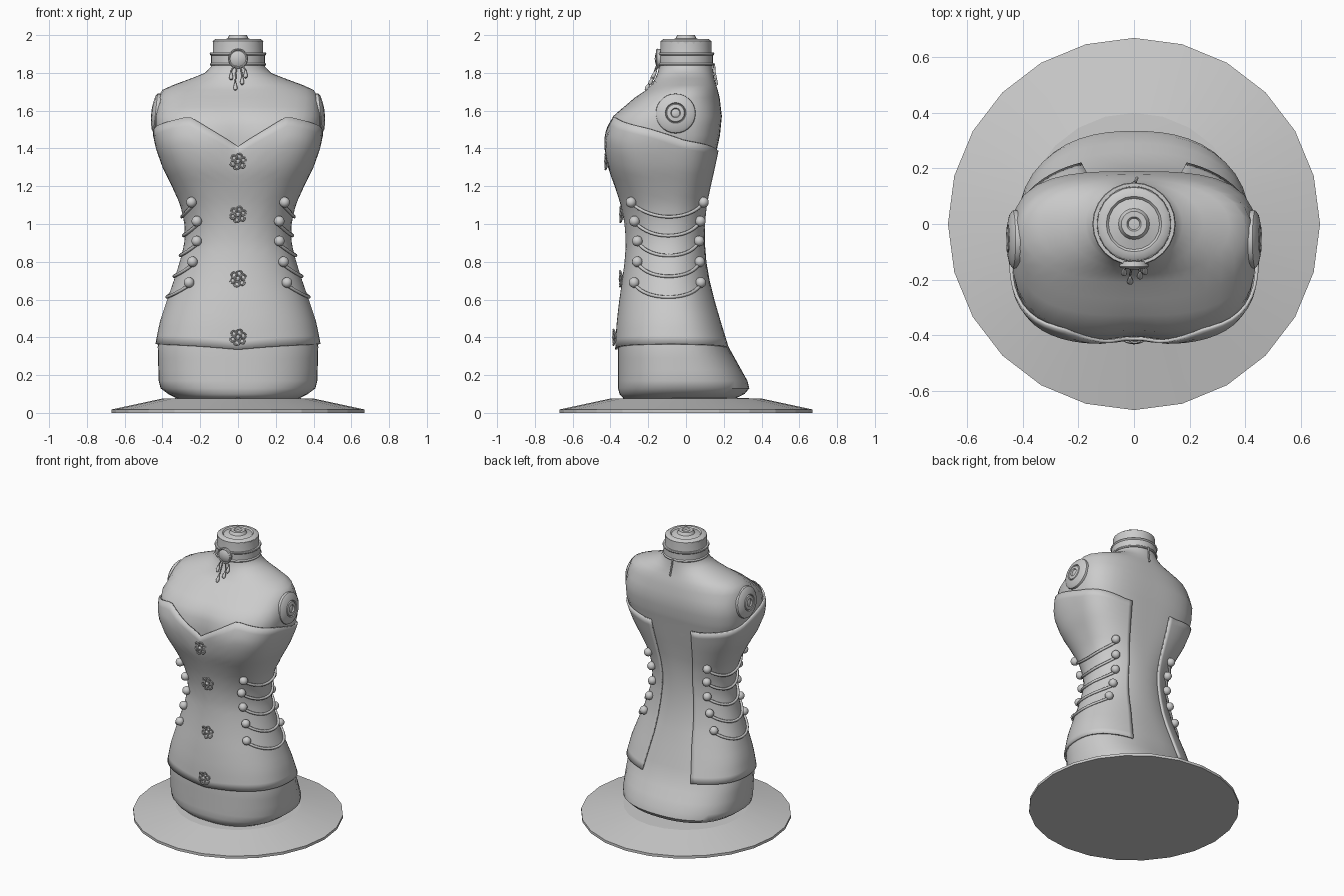
import bpy, bmesh
from math import sin, cos, pi, radians, exp, atan2
from mathutils import Matrix, Vector

if "Cube" in bpy.data.objects:
    bpy.data.objects.remove(bpy.data.objects["Cube"])

# body sections: z, half width, front y, back y, squareness, centre y
BODY = [
    (.075, .32, -.33, .26, 2.4, -.03), (.10, .37, -.352, .31, 2.4, -.03),
    (.13, .41, -.36, .335, 2.4, -.03), (.17, .42, -.36, .325, 2.4, -.03),
    (.35, .425, -.36, .225, 2.4, -.05), (.48, .40, -.352, .185, 2.3, -.06),
    (.6, .36, -.338, .15, 2.2, -.07), (.7, .325, -.323, .125, 2.1, -.08),
    (.8, .293, -.31, .108, 2.1, -.08), (.9, .268, -.303, .10, 2.1, -.08),
    (1.0, .268, -.31, .10, 2.2, -.08), (1.1, .29, -.33, .108, 2.4, -.08),
    (1.2, .335, -.362, .125, 2.7, -.08), (1.3, .385, -.402, .145, 3, -.08),
    (1.4, .42, -.422, .165, 3.2, -.08), (1.47, .435, -.422, .18, 3.2, -.07),
    (1.57, .44, -.39, .19, 3.1, -.06), (1.67, .425, -.27, .178, 2.5, -.04),
    (1.71, .40, -.21, .168, 2.3, -.02), (1.735, .345, -.185, .16, 2.2, -.01),
    (1.77, .25, -.163, .15, 2, 0), (1.80, .175, -.15, .145, 2, 0),
    (1.83, .145, -.142, .14, 2, 0), (1.86, .135, -.137, .137, 2, 0),
    (1.97, .132, -.134, .134, 2, 0)]


def lerp_table(tab, t):
    t = min(max(t, tab[0][0]), tab[-1][0])
    for p, q in zip(tab, tab[1:]):
        if t <= q[0]:
            f = (t - p[0]) / (q[0] - p[0])
            return [a + (b - a) * f for a, b in zip(p[1:], q[1:])]


def surf(a, z, off=0.0):
    """Point on the body; angle a runs from the front (0) round by +x."""
    hw, yf, yb, n, yc = lerp_table(BODY, z)
    d = yc - yf if cos(a) > 0 else yb - yc
    r = (abs(sin(a) / hw) ** n + abs(cos(a) / d) ** n) ** (-1 / n)
    w = max(0, 1 - abs(z - 1.44) / .2)
    da = min(a % (2 * pi), 2 * pi - a % (2 * pi))
    r = r * (1 - .06 * w * exp(-(da / .25) ** 2)) + off
    return Vector((r * sin(a), yc - r * cos(a), z))


def finish(name, bm, angle=35):
    me = bpy.data.meshes.new(name)
    bm.to_mesh(me)
    bm.free()
    ob = bpy.data.objects.new(name, me)
    bpy.context.collection.objects.link(ob)
    bpy.ops.object.select_all(action='DESELECT')
    ob.select_set(True)
    bpy.context.view_layer.objects.active = ob
    bpy.ops.object.shade_smooth_by_angle(angle=radians(angle))
    return ob


def lathe(name, prof, seg=24, mat=Matrix(), angle=35):
    bm = bmesh.new()
    rings = []
    for r, z in prof:
        if r == 0:
            rings.append([bm.verts.new((0, 0, z))] * seg)
        else:
            rings.append([bm.verts.new((r * cos(2 * pi * i / seg), r * sin(2 * pi * i / seg), z))
                          for i in range(seg)])
    for lo, hi in zip(rings, rings[1:]):
        for i in range(seg):
            k = (i + 1) % seg
            bm.faces.new(list(dict.fromkeys((lo[i], lo[k], hi[k], hi[i]))))
    bm.transform(mat)
    bmesh.ops.recalc_face_normals(bm, faces=bm.faces[:])
    return finish(name, bm, angle)


def cord(name, pts, radius):
    cu = bpy.data.curves.new(name, 'CURVE')
    cu.dimensions = '3D'
    cu.bevel_depth = radius
    cu.bevel_resolution = 1
    cu.use_fill_caps = True
    sp = cu.splines.new('POLY')
    sp.points.add(len(pts) - 1)
    for p, c in zip(sp.points, pts):
        p.co = (*c, 1)
    bpy.context.collection.objects.link(bpy.data.objects.new(name, cu))


# stand
lathe("stand", [(0, 0), (.67, 0), (.67, .018), (.4, .076), (0, .085)], 24, angle=5)

# torso with neck
bm = bmesh.new()
N = 48
zs = sorted({r[0] for r in BODY} | {.23, .29, .42, .54, .65, .75, 1.05, 1.15, 1.25, 1.35, 1.44, 1.52, 1.62})
rings = [[bm.verts.new(surf(2 * pi * i / N, z)) for i in range(N)] for z in zs]
for lo, hi in zip(rings, rings[1:]):
    for i in range(N):
        k = (i + 1) % N
        bm.faces.new((lo[i], lo[k], hi[k], hi[i]))
bm.faces.new(rings[0][::-1])
bm.faces.new(rings[-1])
finish("torso", bm, 50)

# corset: half shell, open at the back, mirrored and thickened
TOP = [(0, 1.41), (39, 1.57), (74, 1.505), (100, 1.44), (140, 1.39), (180, 1.385)]
GAP = [(.3, .20), (.6, .15), (1.0, .12), (1.38, .15), (1.6, .15)]
bm = bmesh.new()
U, V = 32, 26
grid = []
for i in range(U + 1):
    u = i / U
    a0 = u * radians(150)
    hem = .335 + .03 * sin(a0)
    top = lerp_table(TOP, u * 150)[0]
    col = []
    for j in range(V + 1):
        z = hem + (top - hem) * j / V
        s = lerp_table(BODY, z)
        amax = pi - atan2(lerp_table(GAP, z)[0], s[2] - s[4])
        co = surf(u * amax, z, .015)
        if i == 0:
            co.x = 0
        col.append(bm.verts.new(co))
    grid.append(col)
for i in range(U):
    for j in range(V):
        bm.faces.new((grid[i][j], grid[i + 1][j], grid[i + 1][j + 1], grid[i][j + 1]))
corset = finish("corset", bm, 40)
corset.modifiers.new("mirror", 'MIRROR')
thick = corset.modifiers.new("thickness", 'SOLIDIFY')
thick.thickness = .012
thick.offset = -1

# side buttons and hanging cords: z, front angle, back angle
for z, af, ab in [(1.115, 49.5, 127), (1.015, 48.6, 126), (.91, 51, 125), (.80, 53.6, 123), (.69, 53, 120)]:
    for s in (1, -1):
        for a in (af, ab):
            bm = bmesh.new()
            bmesh.ops.create_uvsphere(bm, u_segments=14, v_segments=10, radius=.028,
                                      matrix=Matrix.Translation(surf(s * radians(a), z, .03)))
            finish("side_button", bm)
        pts = []
        for i in range(17):
            u = i / 16
            pts.append(surf(s * radians(af + (ab - af) * u), z - .012 - .065 * 4 * u * (1 - u), .021))
        cord("side_cord", pts, .009)

# flower clasps down the front
for z in (1.33, 1.05, .71, .40):
    c = surf(0, z, .022)
    parts = []
    for k in range(6):
        a = k * pi / 3 + .3
        bpy.ops.mesh.primitive_torus_add(
            major_segments=12, minor_segments=6, major_radius=.014, minor_radius=.005,
            location=c + Vector((.029 * cos(a), 0, .029 * sin(a))),
            rotation=(pi / 2 + .4 * sin(a), 0, .4 * cos(a)))
        parts.append(bpy.context.object)
    bpy.ops.mesh.primitive_uv_sphere_add(segments=10, ring_count=6, radius=.013, location=c)
    parts.append(bpy.context.object)
    for p in parts:
        p.select_set(True)
    bpy.ops.object.join()
    bpy.context.object.name = "flower_clasp"
    bpy.ops.object.shade_smooth_by_angle()

# shoulder caps
CAP = [(0, -.02), (.10, -.02), (.106, 0), (.104, .012), (.09, .022), (.055, .03), (.051, .023),
       (.046, .031), (.026, .034), (.022, .026), (.012, .03), (0, .031)]
for s in (1, -1):
    m = Matrix.Translation((s * .425, -.055, 1.585)) @ Matrix.Rotation(s * radians(84), 4, 'Y')
    lathe("shoulder_cap", CAP, 28, m)

# neck cap with knob
lathe("neck_cap", [(0, 1.95), (.132, 1.95), (.134, 1.968), (.122, 1.978), (.10, 1.98), (.092, 1.972),
                   (.056, 1.982), (.046, 2.0), (.026, 2.0), (.02, 1.991), (0, 1.993)], 20)

# choker band with raised rims
lathe("choker", [(.13, 1.838), (.147, 1.838), (.15, 1.844), (.147, 1.85), (.144, 1.852), (.144, 1.893),
                 (.147, 1.895), (.15, 1.901), (.147, 1.907), (.13, 1.907)], 24)
cord("choker_tie", [(0, .148, 1.85), (.005, .152, 1.80), (.01, .165, 1.735)], .006)

# medallion and drops
m = Matrix.Translation((0, -.145, 1.875)) @ Matrix.Rotation(pi / 2, 4, 'X')
lathe("medallion", [(0, -.01), (.05, -.01), (.053, .008), (.048, .014), (.042, .009), (.03, .016), (0, .021)], 24, m)
DROP = [(0, -.032), (.007, -.029), (.011, -.02), (.010, -.008), (.005, .012), (0, .03)]
for x, z in [(-.036, 1.79), (-.014, 1.735), (.022, 1.765), (.04, 1.80)]:
    p = surf(0, z, .014)
    p.x = x
    lathe("drop", DROP, 10, Matrix.Translation(p) @ Matrix.Rotation(radians(-28), 4, 'X'))
    q = surf(0, z + .02, .012)
    cord("drop_cord", [(x, q.y, q.z), (x * .6, -.157, 1.835)], .004)
